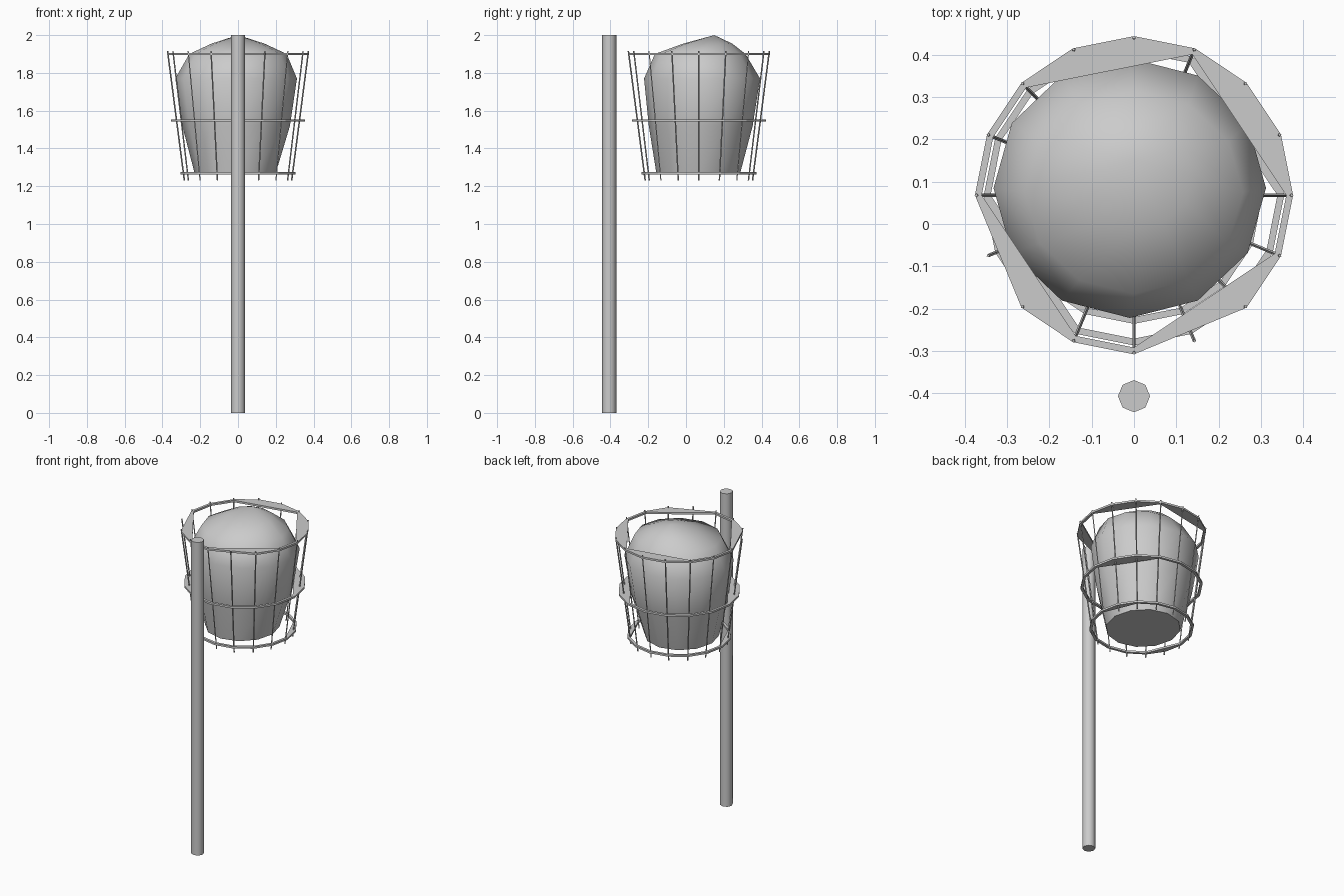
import bpy, bmesh, math
from mathutils import Vector

if "Cube" in bpy.data.objects:
    bpy.data.objects.remove(bpy.data.objects["Cube"])

gray = bpy.data.materials.new("grey_metal")
gray.diffuse_color = (0.6, 0.6, 0.6, 1)
gray.use_nodes = True
gray.node_tree.nodes["Principled BSDF"].inputs["Base Color"].default_value = gray.diffuse_color
CY = 0.068          # basket centre in y
N = 16              # wires and ring segments


def finish(bm, name, smooth=None):
    bmesh.ops.recalc_face_normals(bm, faces=bm.faces)
    me = bpy.data.meshes.new(name)
    bm.to_mesh(me)
    bm.free()
    ob = bpy.data.objects.new(name, me)
    bpy.context.collection.objects.link(ob)
    me.materials.append(gray)
    if smooth:
        bpy.ops.object.select_all(action='DESELECT')
        ob.select_set(True)
        bpy.context.view_layer.objects.active = ob
        bpy.ops.object.shade_smooth_by_angle(angle=math.radians(smooth))
    return ob


def rod(bm, a, b, r, n):
    a, b = Vector(a), Vector(b)
    d = b - a
    m = d.to_track_quat('Z', 'Y').to_matrix().to_4x4()
    m.translation = (a + b) / 2
    bmesh.ops.create_cone(bm, cap_ends=True, segments=n, radius1=r, radius2=r,
                          depth=d.length, matrix=m)


def polar(r, i, z):
    a = 2 * math.pi * i / N
    return Vector((r * math.cos(a), CY + r * math.sin(a), z))


# pole
bm = bmesh.new()
rod(bm, (0, -0.407, 0), (0, -0.407, 2), 0.038, 8)
finish(bm, "pole", 50)

# upright wires of the basket
bm = bmesh.new()
for i in range(N):
    rod(bm, polar(0.284, i, 1.23), polar(0.373, i, 1.915), 0.004, 4)
finish(bm, "basket_wires")


# flat hoops; in each span the inner edge cuts straight across, leaving a web
def hoop(name, z, r, spans, skipped=()):
    w, h = 0.016, 0.006
    outer = [polar(r, i, z) for i in range(N)]
    inner = [polar(r - w, i, z) for i in range(N)]
    for a, b in spans:
        for i in range(a + 1, b):
            inner[i] = inner[a].lerp(inner[b % N], (i - a) / (b - a))
    for i in skipped:
        outer[i] = (outer[i - 1] + outer[(i + 1) % N]) / 2
    bm = bmesh.new()
    up = Vector((0, 0, h))
    loops = [[bm.verts.new(p + s * up) for p in ps]
             for ps, s in ((outer, -1), (outer, 1), (inner, 1), (inner, -1))]
    for k in range(4):
        A, B = loops[k], loops[(k + 1) % 4]
        for i in range(N):
            j = (i + 1) % N
            bm.faces.new((A[i], A[j], B[j], B[i]))
    finish(bm, name)


hoop("top_hoop", 1.90, 0.376, ((0, 3), (3, 6), (8, 11), (12, 15)), (9, 13))
hoop("middle_hoop", 1.548, 0.355, ((0, 3), (8, 11)))
hoop("bottom_hoop", 1.268, 0.304, ((0, 2), (8, 10)))

# bulging fill inside the basket: z, centre x, centre y, radius x, radius y
profile = [(1.27, -0.015, 0.065, 0.215, 0.222), (1.52, -0.01, 0.078, 0.285, 0.275),
           (1.77, -0.01, 0.085, 0.322, 0.307), (1.90, 0, 0.075, 0.258, 0.24),
           (1.955, 0, 0.115, 0.14, 0.13)]
S = 12
bm = bmesh.new()
rings = []
for z, cx, cy, rx, ry in profile:
    rings.append([bm.verts.new((cx + rx * math.cos(2 * math.pi * i / S),
                                cy + ry * math.sin(2 * math.pi * i / S), z))
                  for i in range(S)])
for A, B in zip(rings, rings[1:]):
    for i in range(S):
        j = (i + 1) % S
        bm.faces.new((A[i], A[j], B[j], B[i]))
apex = bm.verts.new((0, 0.15, 2.0))
for i in range(S):
    bm.faces.new((rings[-1][i], rings[-1][(i + 1) % S], apex))
bm.faces.new(rings[0])
finish(bm, "basket_fill", 50)
